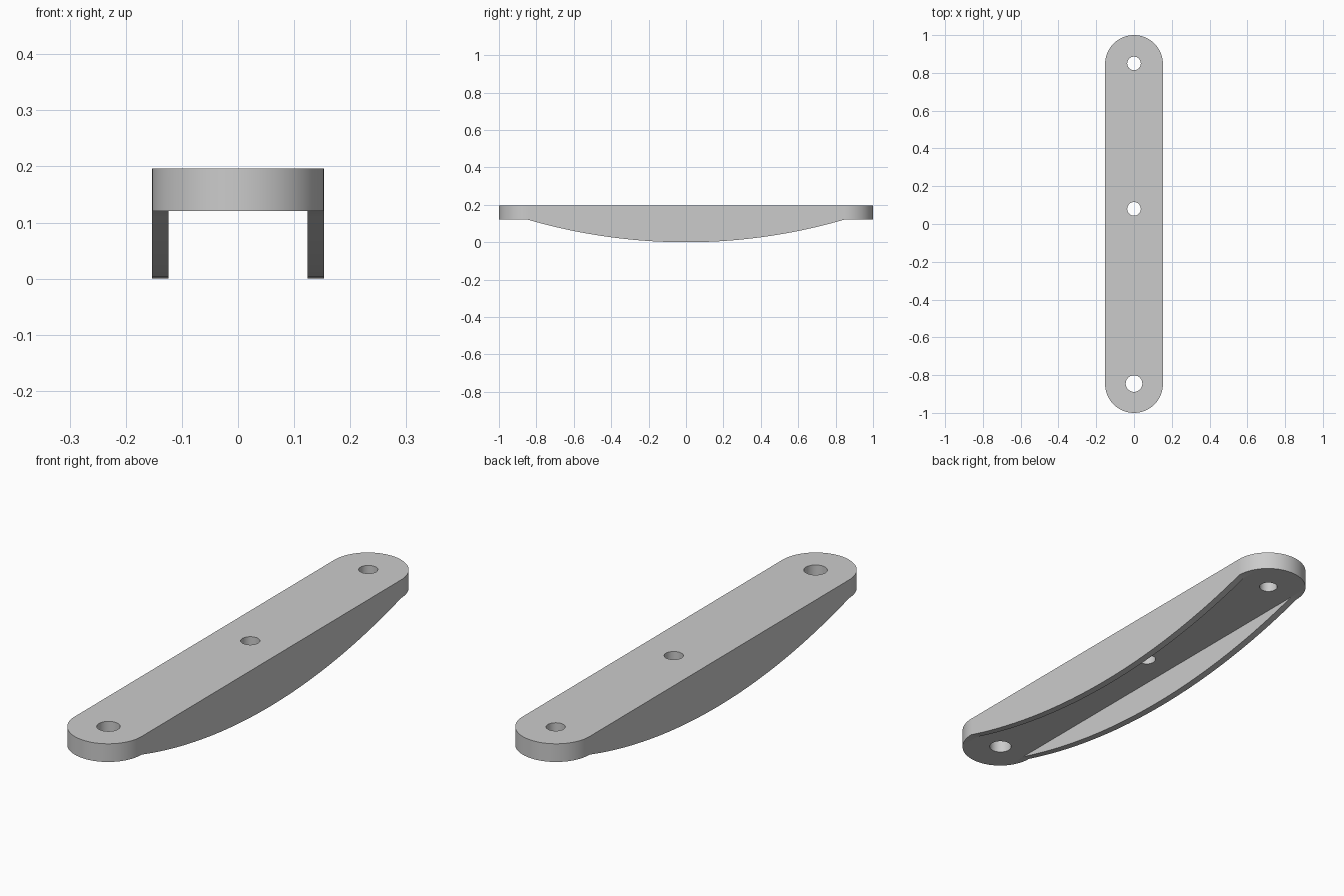
import bpy, bmesh, math

cube = bpy.data.objects.get("Cube")
if cube:
    bpy.data.objects.remove(cube, do_unlink=True)

HALF_W, TOP, UNDER, WALL = 0.153, 0.196, 0.121, 0.029
END = 1 - HALF_W                      # centre of each rounded end

grey = bpy.data.materials.new("light grey")
grey.use_nodes = True
colour = (0.6, 0.6, 0.6, 1)
grey.diffuse_color = colour
grey.node_tree.nodes["Principled BSDF"].inputs["Base Color"].default_value = colour


def prism(name, points, offset):
    """Extrude a closed loop of 3D points along an offset."""
    bm = bmesh.new()
    face = bm.faces.new([bm.verts.new(p) for p in points])
    new = bmesh.ops.extrude_face_region(bm, geom=[face])["geom"]
    bmesh.ops.translate(bm, vec=offset, verts=[v for v in new if isinstance(v, bmesh.types.BMVert)])
    bmesh.ops.recalc_face_normals(bm, faces=bm.faces)
    mesh = bpy.data.meshes.new(name)
    bm.to_mesh(mesh)
    bm.free()
    obj = bpy.data.objects.new(name, mesh)
    bpy.context.collection.objects.link(obj)
    mesh.materials.append(grey)
    return obj


def arc(radius, cy, start, end, steps):
    angles = [start + (end - start) * i / steps for i in range(steps + 1)]
    return [(radius * math.cos(a), cy + radius * math.sin(a)) for a in angles]


def combine(body, cutter, operation):
    """Apply a boolean and discard the cutter."""
    bpy.context.view_layer.objects.active = body
    mod = body.modifiers.new("boolean", "BOOLEAN")
    mod.operation, mod.solver, mod.object = operation, "EXACT", cutter
    bpy.ops.object.modifier_apply(modifier=mod.name)
    bpy.data.objects.remove(cutter, do_unlink=True)


# Bar with rounded ends
outline = arc(HALF_W, END, 0, math.pi, 48) + arc(HALF_W, -END, math.pi, 2 * math.pi, 48)
bar = prism("ribbed_bar", [(x, y, -0.1) for x, y in outline], (0, 0, TOP + 0.1))

# Channel between the two side ribs
inner = HALF_W - WALL
channel = prism("channel_cutter", [(-inner, -2, -0.2), (inner, -2, -0.2),
                                   (inner, 2, -0.2), (-inner, 2, -0.2)], (0, 0, UNDER + 0.2))
combine(bar, channel, "DIFFERENCE")

# Bowed lower edge of the ribs, flat under the ends
radius = (END ** 2 + UNDER ** 2) / (2 * UNDER)
sweep = math.asin(END / radius)
belly = arc(radius, radius, -math.pi / 2 - sweep, -math.pi / 2 + sweep, 48)
side = [(-1.2, UNDER)] + belly + [(1.2, UNDER), (1.2, 0.5), (-1.2, 0.5)]
combine(bar, prism("side_profile", [(-0.5, y, z) for y, z in side], (1, 0, 0)), "INTERSECT")

# Three bolt holes, the front one larger
for y, r in ((-0.845, 0.044), (0.08, 0.036), (0.85, 0.036)):
    circle = arc(r, y, 0, 2 * math.pi, 40)[:-1]
    combine(bar, prism("hole_cutter", [(x, cy, -0.5) for x, cy in circle], (0, 0, 1)), "DIFFERENCE")

# Smooth curved faces, flat large faces
bpy.ops.object.select_all(action="DESELECT")
bar.select_set(True)
bpy.context.view_layer.objects.active = bar
bpy.ops.object.shade_smooth_by_angle(angle=math.radians(30))
for poly in bar.data.polygons:
    if max(abs(c) for c in poly.normal) > 0.9999 and poly.area > 0.02:
        poly.use_smooth = False
